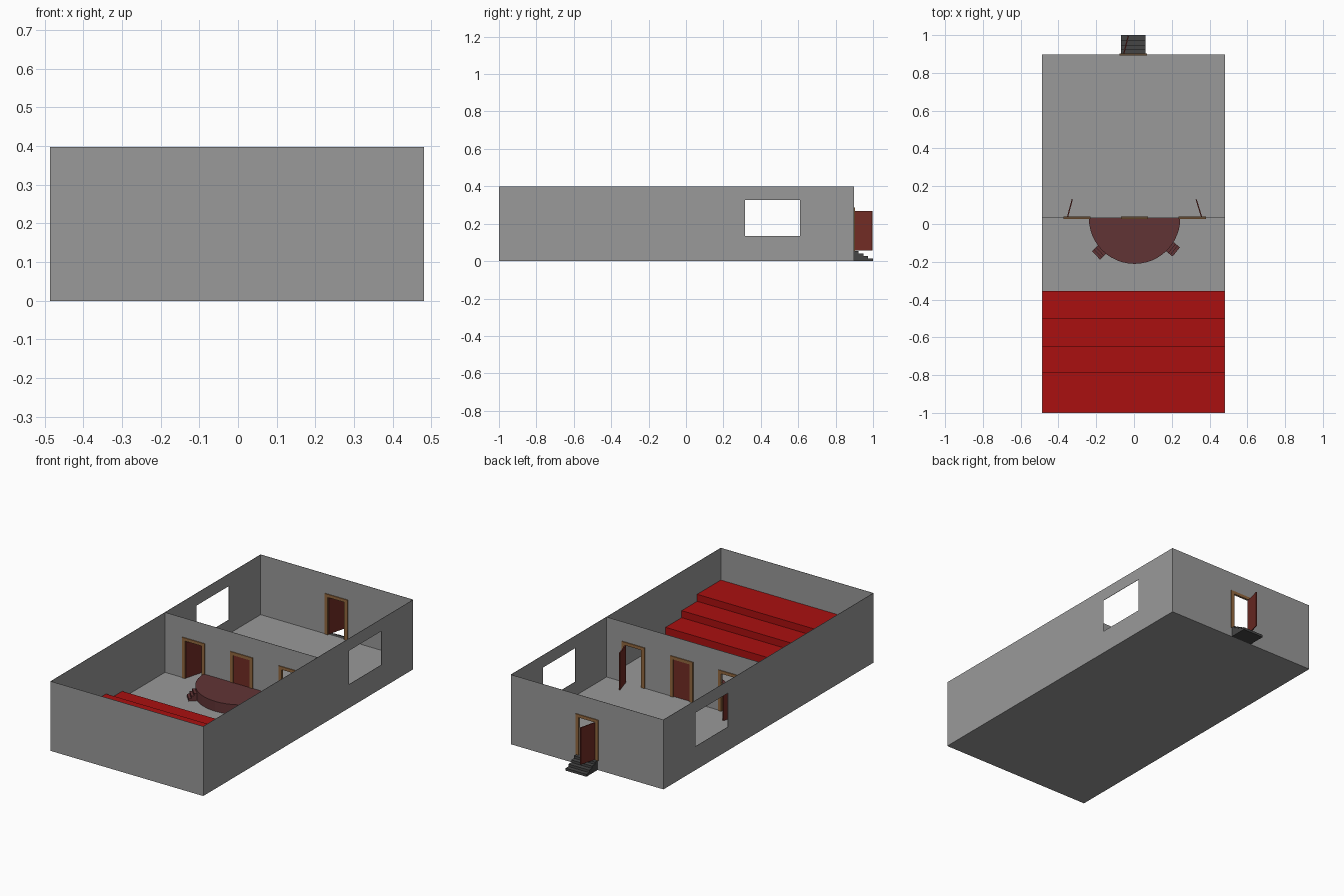
import bpy, bmesh, math
from mathutils import Vector

if "Cube" in bpy.data.objects:
    bpy.data.objects.remove(bpy.data.objects["Cube"])


def material(name, rgb):
    m = bpy.data.materials.new(name)
    m.diffuse_color = (*rgb, 1)
    m.use_nodes = True
    m.node_tree.nodes["Principled BSDF"].inputs["Base Color"].default_value = m.diffuse_color
    return m


GREY = material("grey plaster", (0.32, 0.32, 0.32))
RED = material("red carpet", (0.40, 0.005, 0.005))
STAGE = material("stage maroon", (0.12, 0.034, 0.036))
DOOR = material("door brown", (0.165, 0.025, 0.018))
WOOD = material("frame wood", (0.29, 0.14, 0.05))
DARK = material("dark stone", (0.06, 0.06, 0.06))

X0, X1, Y0, Y1, TOP = -0.485, 0.48, -1.0, 0.897, 0.398
FLOOR, PART_Y = 0.055, 0.033
OPEN_W, DOOR_TOP = 0.104, 0.27


def finish(bm, name, mat):
    bmesh.ops.recalc_face_normals(bm, faces=bm.faces)
    me = bpy.data.meshes.new(name)
    bm.to_mesh(me)
    bm.free()
    me.materials.append(mat)
    ob = bpy.data.objects.new(name, me)
    bpy.context.collection.objects.link(ob)
    return ob


def add_box(bm, lo, hi):
    vs = bmesh.ops.create_cube(bm, size=1)["verts"]
    for v in vs:
        v.co = Vector([(a + b) / 2 + c * (b - a) for a, b, c in zip(lo, hi, v.co)])


def box(name, lo, hi, mat):
    bm = bmesh.new()
    add_box(bm, lo, hi)
    return finish(bm, name, mat)


def wall(name, us, zs, holes, place):
    """Thin wall of panels between the us and zs breaks, leaving out holes (u, z index)."""
    bm = bmesh.new()
    for i in range(len(us) - 1):
        for j in range(len(zs) - 1):
            if (i, j) not in holes:
                quad = [(us[i], zs[j]), (us[i + 1], zs[j]),
                        (us[i + 1], zs[j + 1]), (us[i], zs[j + 1])]
                bm.faces.new([bm.verts.new(place(u, z)) for u, z in quad])
    bmesh.ops.remove_doubles(bm, verts=bm.verts, dist=1e-5)
    ob = finish(bm, name, GREY)
    mod = ob.modifiers.new("thickness", "SOLIDIFY")
    mod.thickness, mod.offset = 0.002, 0
    return ob


def door_breaks(centres):
    us = [X0]
    for c in centres:
        us += [c - OPEN_W / 2, c + OPEN_W / 2]
    return us + [X1]


# Floor slab and outer walls
box("floor_slab", (X0, Y0, 0), (X1, Y1, FLOOR), GREY)
wall("front_wall", [X0, X1], [0, TOP], [], lambda u, z: (u, Y0, z))
for side, x in (("left", X0), ("right", X1)):
    wall(side + "_wall", [Y0, 0.315, 0.61, Y1], [0, 0.135, 0.328, TOP], [(1, 1)],
         lambda u, z, x=x: (x, u, z))

# Back wall with the entrance, and partition with three doorways
ENTRY = -0.004
INNER = (-0.302, 0.002, 0.308)
wall("back_wall", door_breaks([ENTRY]), [0, FLOOR, DOOR_TOP, TOP], [(1, 1)],
     lambda u, z: (u, Y1, z))
wall("partition_wall", door_breaks(INNER), [FLOOR, DOOR_TOP, TOP],
     [(1, 0), (3, 0), (5, 0)], lambda u, z: (u, PART_Y, z))


def door(name, cx, y, hinge, angle):
    """Wooden frame plus a leaf turned about its hinge side (-1 left, 1 right)."""
    h, t, d = OPEN_W / 2, 0.02, 0.006
    bm = bmesh.new()
    for s in (-1, 1):
        a, b = sorted((cx + s * h, cx + s * (h + t)))
        add_box(bm, (a, y - d, FLOOR), (b, y + d, DOOR_TOP))
    add_box(bm, (cx - h - t, y - d, DOOR_TOP), (cx + h + t, y + d, DOOR_TOP + 0.017))
    finish(bm, name + "_frame", WOOD)
    a, b = sorted((0, -hinge * 0.102))
    leaf = box(name + "_leaf", (a, -0.003, 0.058), (b, 0.003, DOOR_TOP - 0.001), DOOR)
    leaf.location = (cx + hinge * (h - 0.001), y, 0)
    leaf.rotation_euler.z = math.radians(angle)


door("left_door", INNER[0], PART_Y, -1, 75)
door("middle_door", INNER[1], PART_Y, -1, 0)
door("right_door", INNER[2], PART_Y, 1, -73)
door("entrance_door", ENTRY, Y1, -1, 76)

# Entrance steps outside
STEPS = 4
bm = bmesh.new()
for i in range(STEPS):
    z = FLOOR * (STEPS - i) / STEPS
    add_box(bm, (-0.07, Y1 + 0.001, z - FLOOR / STEPS),
            (0.062, Y1 + (1 - Y1) * (i + 1) / STEPS, z))
finish(bm, "entrance_steps", DARK)

# Seating tiers rising toward the front wall
for i, y in enumerate((-0.355, -0.5, -0.645, -0.785)):
    z = FLOOR + 0.04 * i
    box(f"seating_tier_{i + 1}", (X0 + 0.001, Y0 + 0.001, z), (X1 - 0.001, y, z + 0.04), RED)

# Half-round stage against the partition
R, CX, CY, STAGE_TOP = 0.242, 0.003, PART_Y - 0.002, 0.112
bm = bmesh.new()
N = 24
rim = [bm.verts.new((CX + R * math.cos(math.pi * (1 + i / N)),
                     CY + R * math.sin(math.pi * (1 + i / N)), FLOOR)) for i in range(N + 1)]
face = bm.faces.new(rim)
ext = bmesh.ops.extrude_face_region(bm, geom=[face])["geom"]
bmesh.ops.translate(bm, vec=(0, 0, STAGE_TOP - FLOOR),
                    verts=[g for g in ext if isinstance(g, bmesh.types.BMVert)])
finish(bm, "stage", STAGE)

# Small stair on each side of the stage
for side, angle in (("left", 224), ("right", -39)):
    bm = bmesh.new()
    for i in range(3):
        add_box(bm, (R - 0.02, -0.031, FLOOR),
                (R + 0.014 * (i + 1), 0.031, STAGE_TOP - 0.0143 * (i + 1)))
    stair = finish(bm, side + "_stage_stair", STAGE)
    stair.location = (CX, CY, 0)
    stair.rotation_euler.z = math.radians(angle)
